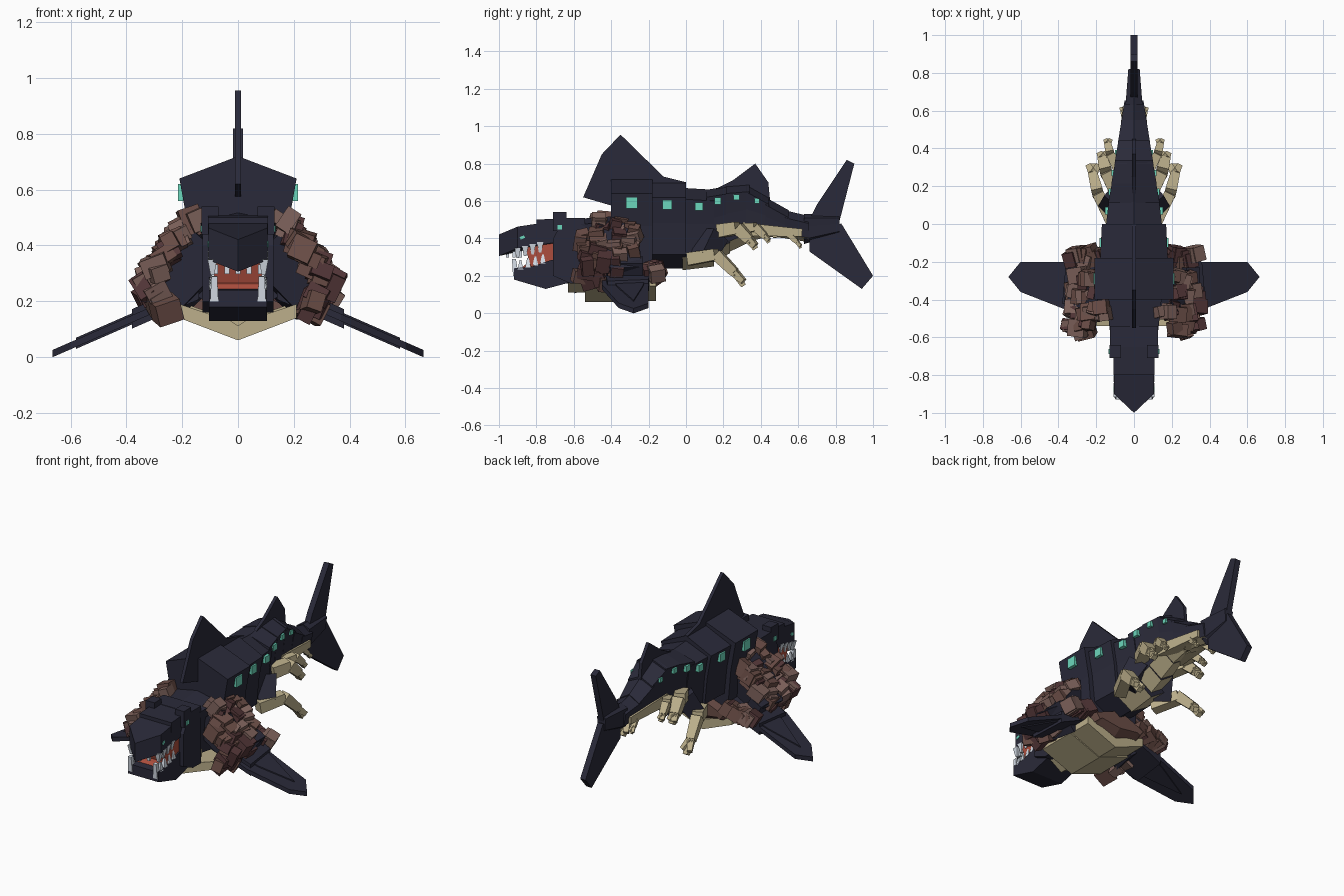
import bpy, bmesh, random
from mathutils import Vector, Matrix, Euler

random.seed(4)
if "Cube" in bpy.data.objects:
    bpy.data.objects.remove(bpy.data.objects["Cube"])


def material(name, *shade):
    colour = [channel ** 2.2 for channel in shade] + [1]
    mat = bpy.data.materials.new(name)
    mat.use_nodes = True
    mat.diffuse_color = colour
    mat.node_tree.nodes["Principled BSDF"].inputs["Base Color"].default_value = colour
    return mat


NAVY = material("navy hide", .18, .18, .235)
BEIGE = material("beige belly", .73, .68, .54)
TAN = material("light brown rock", .49, .385, .36)
UMBER = material("middle brown rock", .42, .31, .285)
BROWN = material("dark brown rock", .33, .225, .23)
TEAL = material("teal glow", .42, .84, .73)
RED = material("red mouth", .67, .31, .25)
WHITE = material("pale teeth", .85, .88, .92)


def finish(name, bm, *materials):
    bmesh.ops.recalc_face_normals(bm, faces=bm.faces[:])
    mesh = bpy.data.meshes.new(name)
    if len(materials) > 1:  # undersides take the second colour
        for face in bm.faces:
            face.normal_update()
            face.material_index = int(face.normal.z < -.35)
    bm.to_mesh(mesh)
    bm.free()
    for mat in materials:
        mesh.materials.append(mat)
    bpy.context.collection.objects.link(bpy.data.objects.new(name, mesh))


def loft(name, rings, *materials):
    """Skin matching outlines and cap both ends."""
    bm = bmesh.new()
    loops = [[bm.verts.new(point) for point in ring] for ring in rings]
    for near, far in zip(loops, loops[1:]):
        for i in range(len(near)):
            bm.faces.new((near[i - 1], near[i], far[i], far[i - 1]))
    bm.faces.new(loops[0])
    bm.faces.new(loops[-1])
    finish(name, bm, *materials)


def slab(name, half, mat, *outline):
    """Side outline in (y, z), given thickness across x."""
    loft(name, [[(x, y, z) for y, z in outline] for x in (-half, half)], mat)


def box(name, centre, size, mat, turn=(0, 0, 0)):
    bm = bmesh.new()
    place = Matrix.LocRotScale(Vector(centre), Euler(turn), Vector(size))
    bmesh.ops.create_cube(bm, size=1, matrix=place)
    finish(name, bm, mat)


def bar(name, start, end, width, mat, taper):
    """Square bar from start to end, narrowing by the taper."""
    start, end = Vector(start), Vector(end)
    turn = (end - start).to_track_quat('Z', 'Y').to_matrix()
    square = [Vector(c) * width / 2 for c in ((-1, -1, 0), (1, -1, 0), (1, 1, 0), (-1, 1, 0))]
    loft(name, [[centre + turn @ corner * scale for corner in square]
                for centre, scale in ((start, 1), (end, taper))], mat)


def section(y, width, top, bottom, gable):
    """Gabled body cross-section with sides narrowing downwards."""
    height = top - bottom
    half = [(width, top - gable),
            (width * .85, top - gable - height * .3),
            (width * .75, bottom + height * .16)]
    mirrored = [(-x, z) for x, z in reversed(half)]
    return [(x, y, z) for x, z in [(0, top), *half, (0, bottom), *mirrored]]


def segment(name, start, end, gable, *materials):
    loft(name, [section(*start, gable), section(*end, gable)], *materials)


# Trunk segments: each end is y, half width, top, bottom
segment("neck", (-.64, .12, .5, .16), (-.36, .15, .52, .12), .03, NAVY)
segment("front_back_plate", (-.4, .21, .72, .13), (-.18, .21, .72, .14), .08, NAVY)
segment("rear_back_plate", (-.2, .18, .7, .24), (0, .17, .7, .24), .08, NAVY)
segment("waist", (-.02, .15, .67, .23), (.15, .13, .66, .25), .06, NAVY, BEIGE)
segment("rear_belly", (-.19, .19, .28, .12), (-.12, .17, .28, .17), .07, UMBER)

# Tail segments, each starting a little inside the one before
tops = (.66, .68, .69, .62, .55, .52)
bottoms = (.26, .32, .38, .41, .4, .38)
stations = [(.13 + i * .105, .13 - i * .016, top, bottom)
            for i, (top, bottom) in enumerate(zip(tops, bottoms))]
for (y, width, top, bottom), rear in zip(stations, stations[1:]):
    segment("tail_segment", (y - .02, width * 1.05, top, bottom), rear, .04, NAVY, BEIGE)
segment("tail_stem", (.63, .045, .53, .37), (.82, .03, .53, .42), .02, NAVY)

# Upright fins
slab("dorsal_fin", .01, NAVY, (-.55, .62), (-.45, .85), (-.35, .955), (-.12, .73), (0, .7), (0, .6), (-.38, .57))
slab("second_dorsal_fin", .01, NAVY, (.13, .65), (.25, .71), (.37, .8), (.44, .7), (.45, .6))
slab("upper_tail_fin", .018, NAVY, (.66, .5), (.7, .58), (.86, .82), (.9, .8), (.82, .49), (.75, .45))
slab("lower_tail_fin", .018, NAVY, (.66, .42), (.66, .33), (.94, .13), (1, .2), (.83, .48))


def chest(name, front, rear, width, low):
    """Shallow V plate under the body."""
    outline = [(-width, low + .08), (0, low), (width, low + .08),
               (width, low + .13), (0, low + .06), (-width, low + .13)]
    loft(name, [[(x, y, z) for x, z in outline] for y in (front, rear)], BEIGE)


chest("front_chest", -.63, -.52, .12, .11)
chest("middle_chest", -.54, -.3, .21, .06)
chest("rear_chest", -.32, -.16, .2, .065)

# Head: wedge snout, crown, open mouth and lower jaw
snout = [(-1, -.62, 0), (-1, -.9, 1), (0, -1, 2), (1, -.9, 1), (1, -.62, 0)]
loft("upper_jaw", [[(side * .106, y, height - drop * step) for side, y, step in snout]
                   for height, drop in ((.39, .042), (.505, .042))], NAVY)
slab("head_crown", .108, NAVY, (-.8, .44), (-.8, .5), (-.62, .51), (-.62, .44))
slab("head_back", .128, NAVY, (-.71, .4), (-.71, .2), (-.62, .16), (-.54, .16), (-.54, .51), (-.65, .51))
slab("mouth_inside", .095, RED, (-.86, .35), (-.82, .22), (-.7, .22), (-.7, .38))
slab("tongue", .08, RED, (-.89, .23), (-.7, .23), (-.7, .29), (-.86, .26))
slab("lower_jaw", .104, NAVY, (-.92, .24), (-.92, .18), (-.75, .13), (-.6, .17), (-.6, .29), (-.72, .285), (-.82, .25))
for step in range(-2, 3):
    box("upper_front_tooth", (step * .04, abs(step) * .035 - .955, .315), (.018, .015, .035), WHITE)

for sign, side in ((1, "left_"), (-1, "right_")):

    def at(x, y, z):
        return Vector((sign * x, y, z))

    # Teeth along both jaws, rising towards the mouth corner
    for step in range(4):
        y, rise = step * .04 - .9, step * .01
        bar(side + "upper_tooth", at(.092, y, .35 + rise), at(.092, y, .295 + rise), .034, WHITE, .4)
        bar(side + "lower_tooth", at(.09, y + .015, .235 + rise), at(.09, y + .015, .285 + rise), .03, WHITE, .3)
    bar(side + "tusk", at(.085, -.91, .2), at(.085, -.92, .29), .03, WHITE, .7)

    # Brow block, eye and glowing side lights
    box(side + "brow", at(.1, -.675, .49), (.06, .07, .1), NAVY)
    box(side + "brow_light", at(.13, -.675, .46), (.01, .025, .025), TEAL)
    box(side + "eye", at(.104, -.875, .405), (.01, .025, .015), TEAL, (.4, 0, 0))
    for y, z in ((-.29, .59), (-.1, .58), (.07, .57), (.17, .6), (.27, .62), (.38, .6)):
        size = .045 - y * .05
        box(side + "side_light", at(.15 - y * .17, y, z), (.03, size, size), TEAL)

    def fin(name, half, *outline):
        """Top outline in (x, y) laid on a drooping plane."""
        loft(side + name, [[at(x, y, .303 - x * .437 + offset) for x, y in outline]
                           for offset in (-half, half)], NAVY)

    # Pectoral fin with a thicker ridge and root
    fin("pectoral_fin", .013, (.14, -.2), (.6, -.2), (.665, -.28), (.6, -.36), (.37, -.45), (.14, -.45))
    fin("fin_ridge", .02, (.2, -.2), (.4, -.23), (.58, -.28), (.4, -.37), (.2, -.42))
    fin("fin_root", .035, (.14, -.19), (.36, -.2), (.38, -.42), (.14, -.45))
    bar(side + "shoulder", at(.1, -.38, .42), at(.29, -.34, .19), .23, NAVY, .75)
    box(side + "shoulder_cover", at(.29, -.31, .24), (.08, .16, .1), NAVY, (0, sign * .5, 0))

    # Rocky growth in rows running down over the shoulder
    for row in range(4):
        for step in range(13):
            down = step / 12
            if row == 3 and down > .55:
                continue
            y = row * .085 - .54 + random.uniform(-.025, .025)
            if row == 0 and down < .25:
                y += .09
            x = .16 + min(1, down * 1.5) * .16 - max(0, down - .75) * .2 + random.uniform(-.02, .02)
            size = [random.uniform(.05, .095) for axis in range(3)]
            turn = (random.uniform(-.3, .3), sign * random.uniform(.3, .6), random.uniform(-.3, .3))
            shade = random.choice((TAN, TAN, UMBER, UMBER, BROWN))
            box(side + "rock", at(x, y, .49 - down * .32), size, shade, turn)
    for step in range(9):
        place = at(.17 + step * .02, random.uniform(-.21, -.15), .235 - step * .003)
        turn = (.2, sign * .5, random.uniform(-.4, .4))
        box(side + "rear_rock", place, (.065, .08, .075), random.choice((TAN, UMBER, BROWN)), turn)

    def limb(name, hip, length, width):
        """Bent leg reaching out and back, ending in spread claws."""
        knee = hip + at(.3, .6, .1) * length
        ankle = hip + at(.4, 1, -.3) * length
        bar(side + name + "_thigh", hip, knee, width, BEIGE, .9)
        bar(side + name + "_shin", knee, ankle, width * .9, BEIGE, .8)
        for spread in (-1, 0, 1):
            tip = ankle + at(spread * .1, .2, abs(spread) * .1 - .3) * length
            bar(side + name + "_claw", ankle, tip, width * .6, BEIGE, .7)

    # Rear limbs and the pale flank above them
    bar(side + "haunch", at(.08, .15, .42), at(.13, .09, .3), .12, NAVY, .8)
    bar(side + "pale_flank", at(.055, .3, .45), at(.04, .62, .43), .07, BEIGE, .6)
    limb("hind_leg", at(.12, .02, .29), .24, .068)
    limb("middle_leg", at(.1, .18, .44), .16, .072)
    limb("upper_leg", at(.09, .3, .45), .12, .05)
    limb("small_leg", at(.01, .47, .42), .12, .035)
